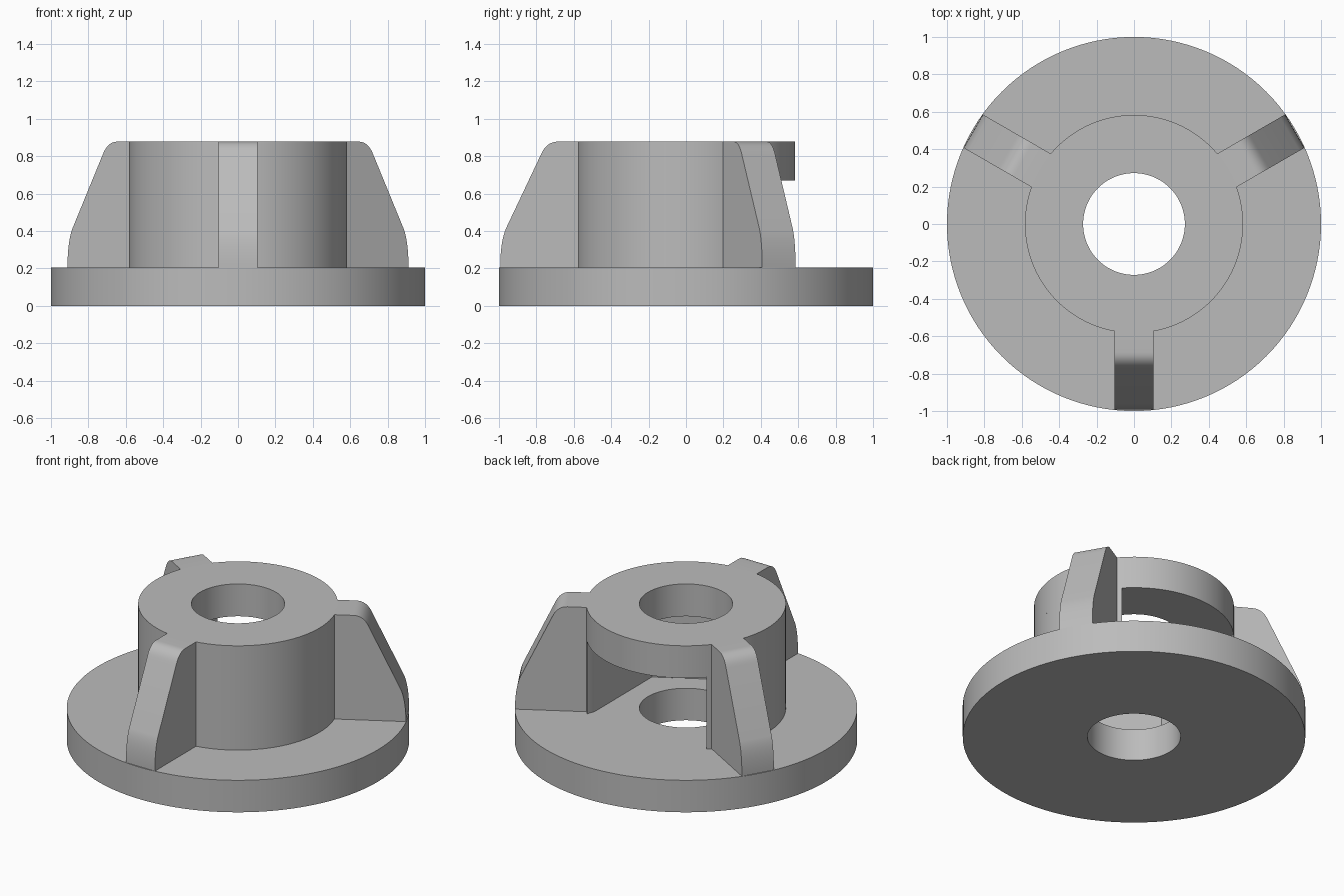
import bpy, bmesh
from math import cos, sin, pi, radians, atan2, sqrt
from mathutils import Matrix, Vector

cube = bpy.data.objects.get("Cube")
if cube:
    bpy.data.objects.remove(cube, do_unlink=True)

FLANGE_TOP, SLOT_TOP, TOP = 0.206, 0.67, 0.878
HUB_R, BORE_R, RIB_HALF = 0.583, 0.272, 0.103
SEGMENTS = 128

grey = bpy.data.materials.new("plain grey")
grey.use_nodes = True
grey.diffuse_color = (0.5, 0.5, 0.5, 1)
grey.node_tree.nodes["Principled BSDF"].inputs["Base Color"].default_value = (0.5, 0.5, 0.5, 1)


def finish(name, bm):
    bmesh.ops.remove_doubles(bm, verts=bm.verts, dist=1e-5)
    bmesh.ops.recalc_face_normals(bm, faces=bm.faces)
    mesh = bpy.data.meshes.new(name)
    bm.to_mesh(mesh)
    bm.free()
    mesh.materials.append(grey)
    obj = bpy.data.objects.new(name, mesh)
    bpy.context.collection.objects.link(obj)
    bpy.ops.object.select_all(action='DESELECT')
    obj.select_set(True)
    bpy.context.view_layer.objects.active = obj
    bpy.ops.object.shade_smooth_by_angle(angle=radians(30))
    return obj


def ring(name, outer, inner, z0, z1):
    """Lathe a rectangular section into a ring."""
    bm = bmesh.new()
    verts = [bm.verts.new((r, 0, z)) for r, z in
             ((inner, z0), (outer, z0), (outer, z1), (inner, z1))]
    edges = [bm.edges.new((verts[i], verts[(i + 1) % 4])) for i in range(4)]
    bmesh.ops.spin(bm, geom=verts + edges, cent=(0, 0, 0), axis=(0, 0, 1),
                   angle=2 * pi, steps=SEGMENTS, use_merge=True)
    return finish(name, bm)


def extrude(name, points, offset, caps, matrix=Matrix()):
    """Sweep a closed outline along an offset."""
    bm = bmesh.new()
    low = [bm.verts.new(p) for p in points]
    high = [bm.verts.new(Vector(p) + Vector(offset)) for p in points]
    for i in range(len(low)):
        j = (i + 1) % len(low)
        bm.faces.new((low[i], low[j], high[j], high[i]))
    if caps:
        bm.faces.new(low)
        bm.faces.new(high)
    bm.transform(matrix)
    return finish(name, bm)


def rounded(a, corner, b, steps=8):
    """Quadratic rounding from a to b around a corner."""
    return [tuple((1 - t) ** 2 * p + 2 * t * (1 - t) * c + t * t * q
                  for p, c, q in zip(a, corner, b))
            for t in (i / steps for i in range(steps + 1))]


# Base flange and the closed ring at the top of the hub
ring("base_flange", 1.0, BORE_R, 0, FLANGE_TOP)
ring("hub_top_ring", HUB_R, BORE_R, SLOT_TOP, TOP)

# Hub wall: round outside, hexagonal pocket inside that opens to the back
MOUTH = 0.426
start = pi - atan2(sqrt(HUB_R ** 2 - MOUTH ** 2), MOUTH)
sweep = 3 * pi - 2 * start
sweep = 2 * pi - (start - (pi - start))
outline = [(HUB_R * cos(start + sweep * i / 100), HUB_R * sin(start + sweep * i / 100), FLANGE_TOP)
           for i in range(101)]
FLAT = 0.408
side = FLAT / sqrt(3)
pocket = [(FLAT, 0.345), (FLAT, -side), (0, -2 * side), (-FLAT, -side), (-FLAT, 0.345)]
outline += [(x, y, FLANGE_TOP) for x, y in pocket]
extrude("hub_wall", outline, (0, 0, SLOT_TOP - FLANGE_TOP), False)

# Three sloped ribs, each with a rounded shoulder and foot
profile = [(0.57, FLANGE_TOP), (0.993, FLANGE_TOP)]
profile += rounded((0.993, 0.23), (0.99, 0.35), (0.962, 0.415))
profile += rounded((0.775, 0.81), (0.745, TOP), (0.685, TOP))
profile += [(0.57, TOP)]
rib = [(r, -RIB_HALF, z) for r, z in profile]
for label, angle in (("front", -90), ("back_left", 30), ("back_right", 150)):
    extrude(label + "_rib", rib, (0, 2 * RIB_HALF, 0), True,
            Matrix.Rotation(radians(angle), 4, 'Z'))
